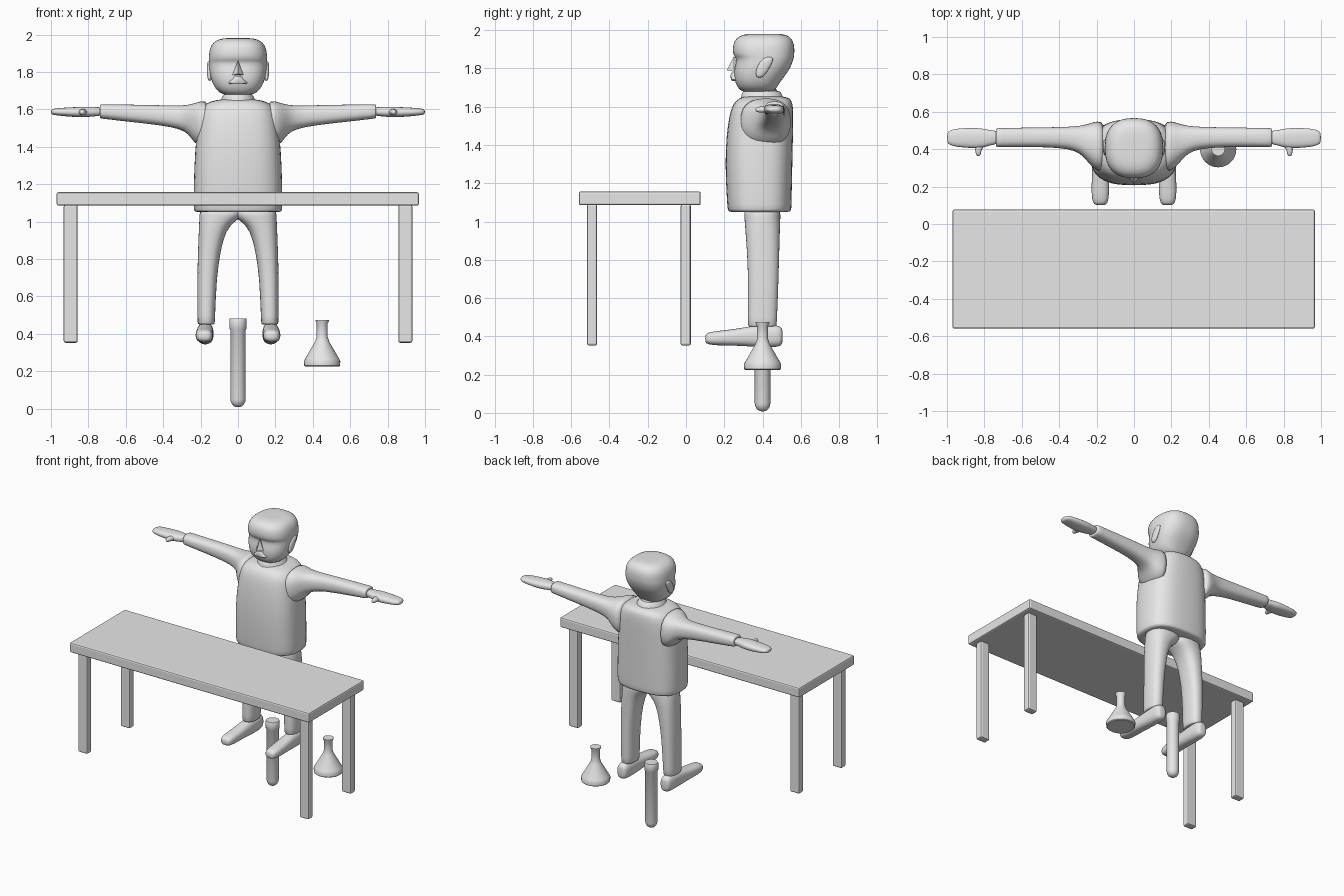
import bpy, bmesh, math

mat = bpy.data.materials.new("light_grey")
mat.diffuse_color = (0.8, 0.8, 0.8, 1)


def finish(name, bm, sub=0, mirror=False, smooth=True, bevel=0):
    """Turn a bmesh into a named object with its modifiers and shading."""
    bmesh.ops.recalc_face_normals(bm, faces=bm.faces)
    mesh = bpy.data.meshes.new(name)
    bm.to_mesh(mesh)
    bm.free()
    mesh.materials.append(mat)
    ob = bpy.data.objects.new(name, mesh)
    bpy.context.collection.objects.link(ob)
    bpy.ops.object.select_all(action='DESELECT')
    ob.select_set(True)
    bpy.context.view_layer.objects.active = ob
    if smooth and sub:
        bpy.ops.object.shade_smooth()
    elif smooth:
        bpy.ops.object.shade_smooth_by_angle(angle=math.radians(35))
    if bevel:
        mod = ob.modifiers.new("bevel", 'BEVEL')
        mod.width, mod.segments = bevel, 2
    if sub:
        ob.modifiers.new("smooth", 'SUBSURF').levels = sub
        ob.modifiers["smooth"].render_levels = sub
    if mirror:
        ob.modifiers.new("mirror", 'MIRROR').use_mirror_merge = False
    return ob


def loft(name, axis, rings, power=2.0, segs=24, sub=1, mirror=False):
    """Skin rounded sections (t, a0, a1, b0, b1) placed along an axis."""
    bm = bmesh.new()
    loops = []
    for t, a0, a1, b0, b1 in rings:
        loop = []
        for i in range(segs):
            c, s = math.cos(math.tau * i / segs), math.sin(math.tau * i / segs)
            a = (a0 + a1) / 2 + (a1 - a0) / 2 * math.copysign(abs(c) ** (2 / power), c)
            b = (b0 + b1) / 2 + (b1 - b0) / 2 * math.copysign(abs(s) ** (2 / power), s)
            co = {'x': (t, a, b), 'y': (a, t, b), 'z': (a, b, t)}[axis]
            loop.append(bm.verts.new(co))
        loops.append(loop)
    for lo, hi in zip(loops, loops[1:]):
        for i in range(segs):
            j = (i + 1) % segs
            bm.faces.new((lo[i], lo[j], hi[j], hi[i]))
    bm.faces.new(loops[0])
    bm.faces.new(loops[-1])
    return finish(name, bm, sub, mirror)


def lathe(name, cx, cy, profile):
    """Round glassware from (height, radius) points."""
    return loft(name, 'z', [(z, cx - r, cx + r, cy - r, cy + r) for z, r in profile],
                segs=32, sub=0)


def box(name, lo, hi, bevel):
    bm = bmesh.new()
    bmesh.ops.create_cube(bm, size=1)
    for v in bm.verts:
        v.co = [l + (h - l) * (c + 0.5) for l, h, c in zip(lo, hi, v.co)]
    return finish(name, bm, smooth=False, bevel=bevel)


# Table
box("table_top", (-0.97, -0.56, 1.085), (0.967, 0.077, 1.157), 0.01)
for side, x in (("left", -0.932), ("right", 0.857)):
    for end, y in (("front", -0.517), ("back", -0.028)):
        box(f"table_leg_{side}_{end}", (x, y, 0.352), (x + 0.075, y + 0.053, 1.09), 0.01)

# Jacket: (height, half width, front, back)
jacket = [(1.05, .10, .30, .46), (1.05, .232, .223, .545), (1.055, .238, .217, .552),
          (1.12, .239, .212, .553), (1.30, .236, .203, .557), (1.45, .225, .21, .56),
          (1.55, .212, .225, .562), (1.60, .20, .238, .56), (1.635, .17, .262, .553),
          (1.65, .12, .29, .53), (1.655, .07, .32, .49)]
loft("jacket", 'z', [(z, -w, w, f, b) for z, w, f, b in jacket], power=2.8)

# Sleeves flare out where they meet the jacket
loft("sleeve", 'x', [
    (.15, .27, .55, 1.38, 1.65), (.20, .285, .55, 1.40, 1.645),
    (.235, .315, .54, 1.42, 1.632), (.265, .355, .53, 1.47, 1.625),
    (.31, .392, .522, 1.494, 1.62), (.40, .408, .518, 1.513, 1.622),
    (.55, .412, .516, 1.53, 1.625), (.73, .412, .513, 1.55, 1.628),
    (.738, .412, .513, 1.552, 1.627), (.738, .43, .49, 1.57, 1.61)],
    power=2.5, mirror=True)

# Hands
loft("hand", 'x', [
    (.72, .425, .50, 1.565, 1.612), (.77, .422, .50, 1.563, 1.612),
    (.81, .405, .512, 1.558, 1.615), (.87, .405, .515, 1.558, 1.612),
    (.95, .412, .51, 1.565, 1.608), (.985, .422, .502, 1.57, 1.604),
    (1.0, .435, .485, 1.575, 1.598)], power=2.5, mirror=True)
loft("thumb", 'y', [
    (.363, .825, .84, 1.577, 1.592), (.372, .818, .846, 1.57, 1.60),
    (.40, .815, .85, 1.568, 1.602), (.43, .79, .86, 1.566, 1.604)],
    segs=12, mirror=True)

# Trousers
loft("trouser_leg", 'z', [
    (.45, .14, .20, .35, .45), (.45, .125, .215, .325, .473),
    (.46, .123, .217, .322, .475), (.70, .115, .218, .325, .484),
    (.85, .092, .214, .318, .488), (.95, .065, .21, .31, .491),
    (1.0, .02, .208, .306, .493), (1.03, -.03, .207, .304, .494),
    (1.08, -.03, .205, .30, .494)], power=2.4, mirror=True)

# Shoes
loft("shoe", 'y', [
    (.10, .155, .205, .37, .405), (.112, .14, .22, .358, .42),
    (.16, .132, .228, .352, .428), (.25, .132, .226, .352, .437),
    (.33, .13, .222, .347, .452), (.40, .13, .22, .343, .46),
    (.47, .132, .218, .343, .46), (.498, .14, .21, .35, .45),
    (.505, .155, .195, .37, .43)], power=2.5, mirror=True)

# Neck and collar
loft("neck", 'z', [(1.62, -.085, .085, .30, .49), (1.72, -.08, .08, .30, .485)])
loft("collar", 'z', [
    (1.615, -.13, .13, .27, .53), (1.64, -.10, .10, .285, .515),
    (1.665, -.085, .085, .29, .50), (1.682, -.078, .078, .297, .493),
    (1.682, -.06, .06, .32, .47)])

# Head: (height, half width, front, back)
head = [(1.675, .05, .32, .43), (1.68, .08, .29, .46), (1.70, .115, .268, .475),
        (1.74, .138, .252, .50), (1.79, .152, .25, .54), (1.83, .156, .262, .557),
        (1.857, .157, .262, .564), (1.868, .157, .245, .566), (1.91, .155, .243, .568),
        (1.945, .143, .252, .56), (1.968, .12, .275, .54), (1.98, .085, .31, .51),
        (1.981, .04, .36, .46)]
loft("head", 'z', [(z, -w, w, f, b) for z, w, f, b in head], power=2.5, segs=32)

# Nose wedge
bm = bmesh.new()
pts = [(0, .25, 1.862), (-.03, .252, 1.783), (.03, .252, 1.783), (0, .213, 1.79),
       (0, .30, 1.82)]
bmesh.ops.convex_hull(bm, input=[bm.verts.new(p) for p in pts])
finish("nose", bm, smooth=False)

# Moustache, wider at its lower edge
loft("moustache", 'z', [
    (1.735, -.044, .044, .24, .28), (1.742, -.052, .052, .235, .285),
    (1.762, -.03, .03, .232, .285), (1.778, -.016, .016, .237, .28)], segs=16, sub=0)

# Ears: slanted discs
loft("ear", 'z', [
    (1.752, .145, .157, .372, .395), (1.765, .14, .164, .363, .413),
    (1.80, .14, .167, .366, .436), (1.835, .14, .167, .386, .454),
    (1.852, .145, .164, .405, .456), (1.86, .148, .157, .42, .446)],
    segs=16, mirror=True)

# Test tube and flask
lathe("test_tube", 0, .40, [(0.008, .006), (.012, .02), (.02, .03), (.035, .038),
                            (.05, .041), (.42, .041), (.428, .046), (.478, .046),
                            (.483, .043)])
lathe("flask", .45, .40, [(.225, .09), (.23, .096), (.255, .097), (.268, .09),
                          (.36, .037), (.385, .029), (.455, .029), (.468, .036),
                          (.475, .036)])
